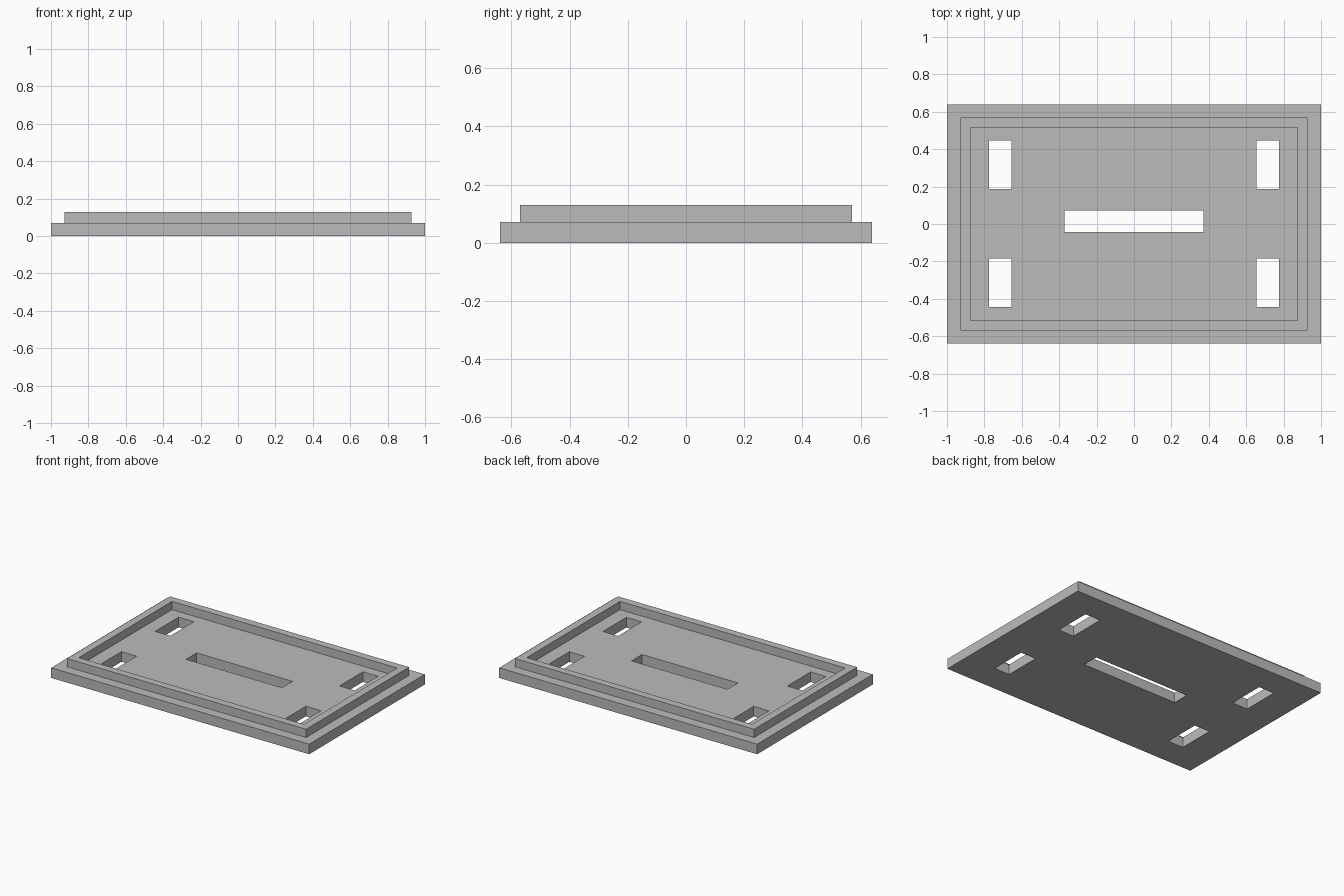
import bpy

default_cube = bpy.data.objects.get("Cube")
if default_cube:
    bpy.data.objects.remove(default_cube, do_unlink=True)

PLATE_TOP = 0.071
RIM_TOP = 0.129

grey = bpy.data.materials.new("plain grey")
grey.use_nodes = True
grey.diffuse_color = (0.5, 0.5, 0.5, 1)
grey.node_tree.nodes["Principled BSDF"].inputs["Base Color"].default_value = (0.5, 0.5, 0.5, 1)


def box(name, x, y, z):
    """Box from (min, max) pairs on each axis."""
    centre = [(a + b) / 2 for a, b in (x, y, z)]
    bpy.ops.mesh.primitive_cube_add(size=1, location=centre)
    obj = bpy.context.object
    obj.name = name
    obj.scale = [b - a for a, b in (x, y, z)]
    bpy.ops.object.transform_apply(location=True, rotation=False, scale=True)
    obj.data.materials.append(grey)
    return obj


def combine(target, tool, operation):
    """Apply a boolean and remove the tool object."""
    tool.hide_render = True
    mod = target.modifiers.new(operation.title(), 'BOOLEAN')
    mod.operation = operation
    mod.solver = 'EXACT'
    mod.object = tool
    bpy.context.view_layer.objects.active = target
    bpy.ops.object.modifier_apply(modifier=mod.name)
    bpy.data.objects.remove(tool, do_unlink=True)


# Stepped plate: wide base with a raised block on it
plate = box("cover_plate", (-1, 1), (-0.64, 0.64), (0, PLATE_TOP))
block = box("raised_block", (-0.927, 0.927), (-0.57, 0.57), (PLATE_TOP / 2, RIM_TOP))
combine(plate, block, 'UNION')

# Hollow the block down to the base, leaving a rim
recess = box("recess_cutter", (-0.873, 0.873), (-0.516, 0.516), (PLATE_TOP, 0.3))
combine(plate, recess, 'DIFFERENCE')

# Four corner slots and one long central slot
slots = [((-0.372, 0.372), (-0.044, 0.073))]
for x in ((-0.774, -0.656), (0.656, 0.774)):
    for y in ((-0.444, -0.185), (0.187, 0.447)):
        slots.append((x, y))
for x, y in slots:
    combine(plate, box("slot_cutter", x, y, (-0.1, 0.3)), 'DIFFERENCE')
